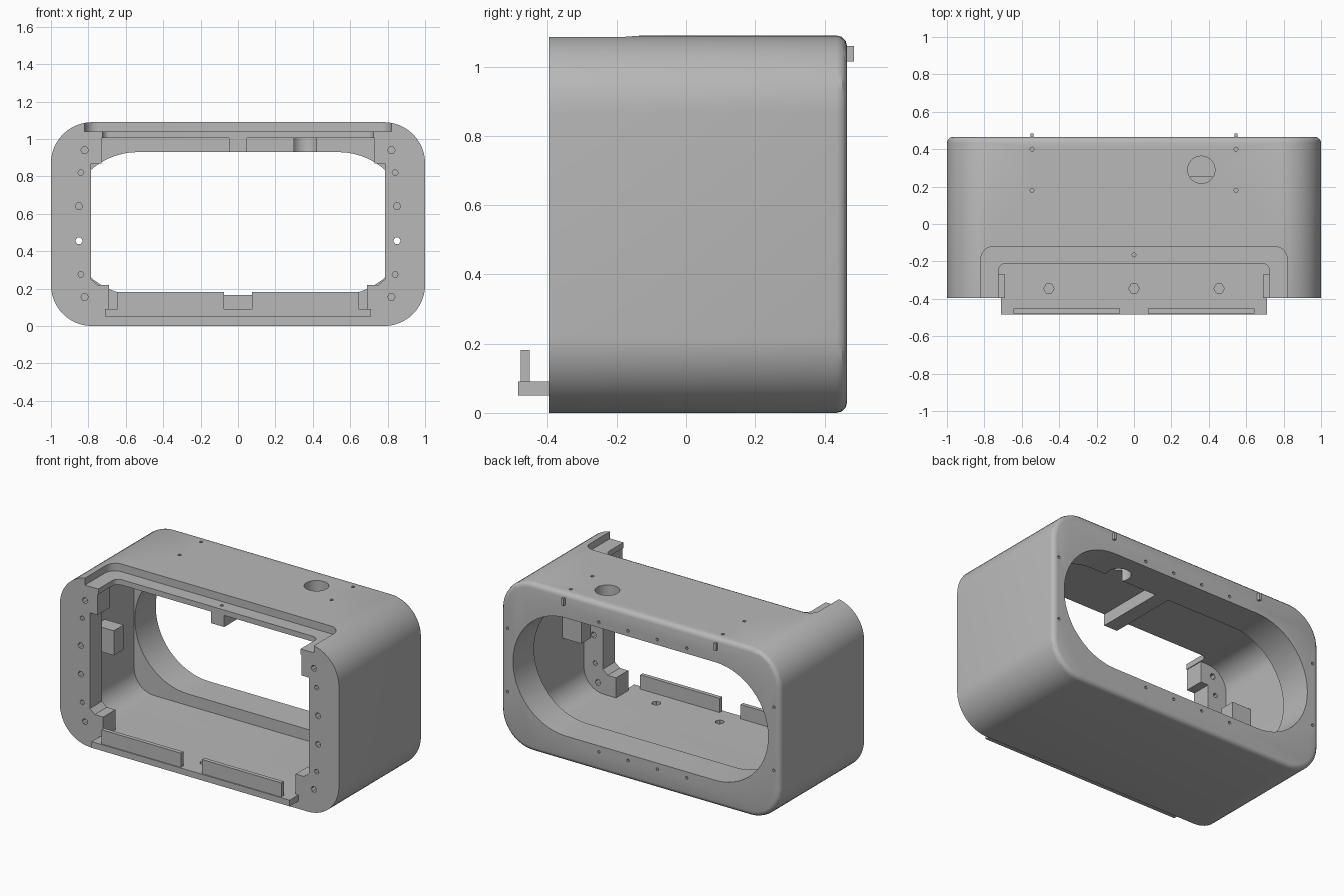
import bpy, bmesh
from math import sin, cos, pi, radians

cube = bpy.data.objects.get("Cube")
if cube:
    bpy.data.objects.remove(cube, do_unlink=True)

grey = bpy.data.materials.new("plain grey")
grey.use_nodes = True
grey.diffuse_color = (0.48, 0.48, 0.48, 1)
grey.node_tree.nodes["Principled BSDF"].inputs["Base Color"].default_value = (0.48, 0.48, 0.48, 1)


def rounded(u0, u1, v0, v1, r, n=8):
    """Outline of a rounded rectangle."""
    corners = [(u1 - r, v1 - r), (u0 + r, v1 - r), (u0 + r, v0 + r), (u1 - r, v0 + r)]
    return [(cu + r * cos(pi / 2 * (q + i / n)), cv + r * sin(pi / 2 * (q + i / n)))
            for q, (cu, cv) in enumerate(corners) for i in range(n + 1)]


def circle(u, v, r, n=8):
    return [(u + r * cos(2 * pi * i / n), v + r * sin(2 * pi * i / n)) for i in range(n)]


def prism(name, outline, axis, a, b, bevel=0):
    """Extrude an outline along y (outline in x, z) or z (outline in x, y)."""
    bm = bmesh.new()
    rings = []
    for t in (a, b):
        rings.append([bm.verts.new((u, t, v) if axis == "y" else (u, v, t)) for u, v in outline])
    bm.faces.new(rings[0])
    end = bm.faces.new(rings[1])
    n = len(outline)
    for i in range(n):
        j = (i + 1) % n
        bm.faces.new((rings[0][i], rings[0][j], rings[1][j], rings[1][i]))
    bmesh.ops.recalc_face_normals(bm, faces=bm.faces)
    if bevel:
        bmesh.ops.bevel(bm, geom=list(end.edges), offset=bevel, segments=3,
                        profile=0.5, affect="EDGES")
    mesh = bpy.data.meshes.new(name)
    bm.to_mesh(mesh)
    bm.free()
    mesh.materials.append(grey)
    ob = bpy.data.objects.new(name, mesh)
    bpy.context.collection.objects.link(ob)
    return ob


def box(name, x0, x1, y0, y1, z0, z1):
    return prism(name, [(x0, y0), (x1, y0), (x1, y1), (x0, y1)], "z", z0, z1)


def cut(target, *args):
    """Subtract a prism from the target and discard the cutter."""
    cutter = prism("cutter", *args)
    cutter.hide_render = True
    mod = target.modifiers.new("cut", "BOOLEAN")
    mod.operation = "DIFFERENCE"
    mod.solver = "EXACT"
    mod.object = cutter
    bpy.ops.object.select_all(action="DESELECT")
    bpy.context.view_layer.objects.active = target
    target.select_set(True)
    bpy.ops.object.modifier_apply(modifier=mod.name)
    bpy.data.objects.remove(cutter, do_unlink=True)


# Outer shell with softened back edge
shell = prism("housing_shell", rounded(-1, 1, 0, 1.09, 0.22, 12), "y", -0.395, 0.465, 0.03)

# Main cavity, then the narrower front mouth that leaves the stepped posts
cut(shell, rounded(-0.92, 0.92, 0.09, 1.005, 0.14), "y", -0.27, 0.25)
half = [(0.69, 0.09), (0.69, 0.22), (0.75, 0.22), (0.785, 0.25),
        (0.785, 0.87), (0.73, 0.87), (0.73, 1.005)]
cut(shell, half + [(-x, z) for x, z in reversed(half)], "y", -0.6, -0.26)

# Long round-ended opening in the back wall
cut(shell, rounded(-0.915, 0.915, 0.165, 0.93, 0.38, 14), "y", 0.2, 0.6)

# Top recess for a sliding lid: shallow ledge and full notch
cut(shell, rounded(-0.82, 0.82, -0.7, -0.12, 0.07), "z", 1.04, 1.2)
cut(shell, rounded(-0.725, 0.725, -0.7, -0.21, 0.04), "z", 0.96, 1.2)

# Large round hole and small screw holes in the top
cut(shell, circle(0.36, 0.29, 0.073, 28), "z", 0.9, 1.2)
for x in (-0.545, 0.545):
    for y in (0.18, 0.4):
        cut(shell, circle(x, y, 0.011), "z", 0.99, 1.2)

# Blind holes in the floor
for x in (-0.455, 0, 0.455):
    cut(shell, circle(x, -0.345, 0.028, 6), "z", 0.04, 0.2)

# Screw holes through the front posts
for s in (-1, 1):
    for x, z, r in ((0.82, 0.155, 0.02), (0.84, 0.275, 0.016), (0.85, 0.455, 0.02),
                    (0.85, 0.64, 0.02), (0.84, 0.82, 0.016), (0.82, 0.94, 0.02)):
        cut(shell, circle(s * x, z, r, 6), "y", -0.5, -0.22)

# Small holes around the back rim
for z in (0.125, 0.965):
    for x in (-0.33, -0.12, 0.09, 0.3):
        cut(shell, circle(x, z, 0.01, 6), "y", 0.4, 0.6)
for x in (-0.955, 0.955):
    for z in (0.34, 0.75):
        cut(shell, circle(x, z, 0.01, 6), "y", 0.4, 0.6)

bpy.ops.object.shade_smooth_by_angle(angle=radians(30))

# Front tongue with two upright lips
box("front_tongue", -0.71, 0.71, -0.485, -0.385, 0.05, 0.09)
for side, s in (("left", 1), ("right", -1)):
    xs = sorted((s * 0.075, s * 0.645))
    box(side + "_lip", *xs, -0.478, -0.452, 0.085, 0.182)
    # Side wall blocks
    xs = sorted((s * 0.785, s * 0.93))
    box(side + "_wall_block", *xs, -0.15, -0.05, 0.5, 0.66)
    # Back locating pins
    box(side + "_back_pin", s * 0.545 - 0.008, s * 0.545 + 0.008, 0.455, 0.485, 1.015, 1.06)

# Ceiling rib with a screw hole through the ledge
rib = box("ceiling_rib", -0.048, 0.048, -0.21, 0.255, 0.93, 1.01)
for ob in (shell, rib):
    cut(ob, circle(0, -0.165, 0.011), "z", 0.96, 1.2)
